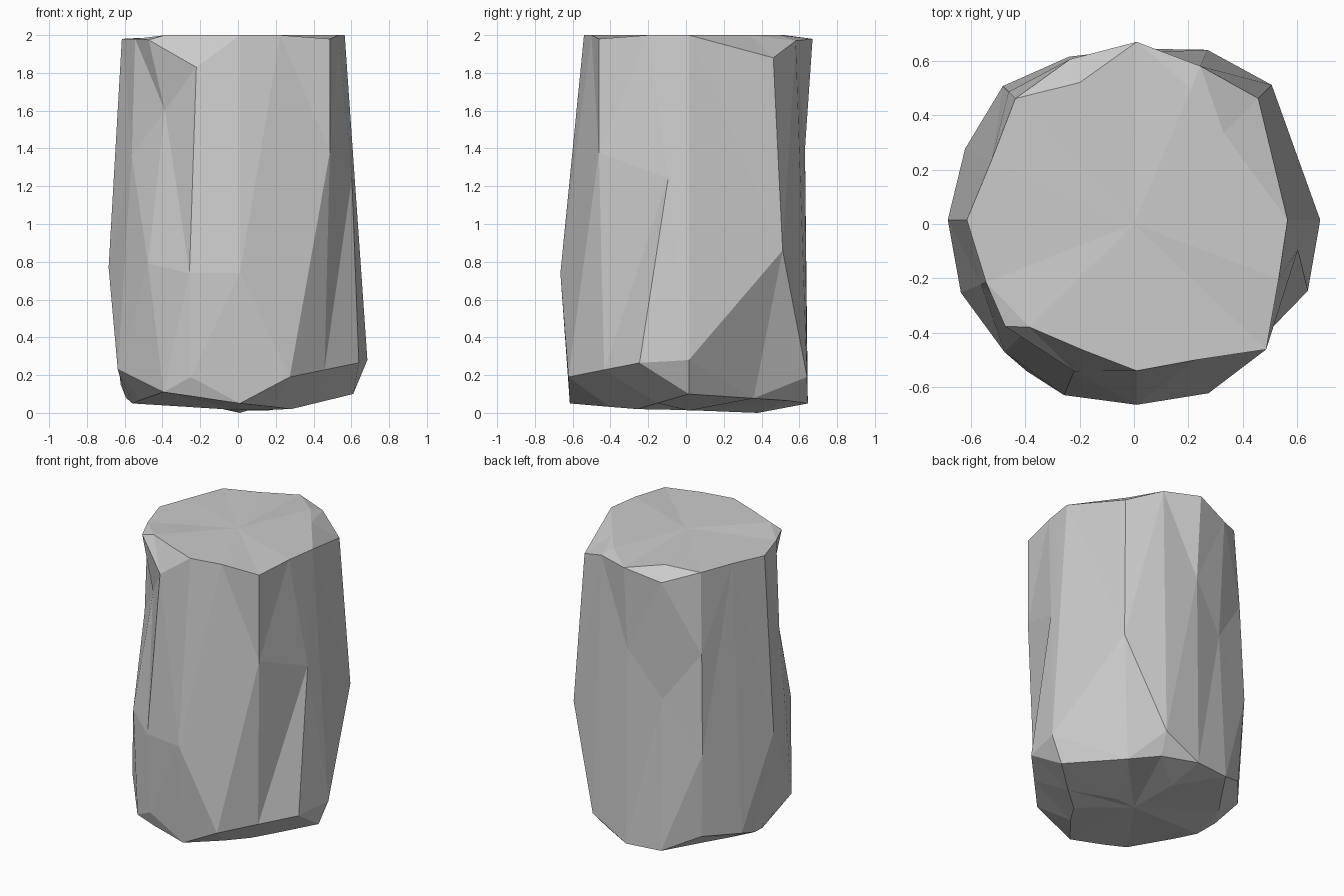
import bpy, bmesh, math

if "Cube" in bpy.data.objects:
    bpy.data.objects.remove(bpy.data.objects["Cube"])

# Upright facets of the rock, one profile per bearing (degrees):
# (radius, height, optional bearing shift), from base to top
COLUMNS = {
    0: [(.155, .012), (.61, .10), (.685, .28), (.565, 2)],
    45: [(.503, .077), (.72, .86), (.65, 1.88), (.47, 2)],
    67.5: [(.585, .065), (.695, .19), (.63, 1.97), (.54, 2)],
    90: [(.38, 0), (.645, .05), (.63, 1.4), (.67, 1.98)],
    112.5: [(.66, .055), (.612, 1.09), (.65, 1.915), (.557, 2)],
    135: [(.556, .065), (.66, .16), (.70, .75), (.67, 1.43), (.635, 1.985)],
    157.5: [(.555, .074), (.68, .15), (.574, 1.985)],
    180: [(.56, .05, 6), (.60, .08, -7), (.685, .77), (.615, 1.98)],
    202.5: [(.552, .069), (.685, .23), (.605, 1.36), (.585, 1.98)],
    225: [(.67, .11, 9), (.67, .79), (.543, 1.6), (.605, 1.975, -6), (.54, 2)],
    247.5: [(.625, .087), (.66, .19), (.68, .74), (.585, 1.83), (.50, 2)],
    270: [(.615, .05), (.665, .74), (.54, 2)],
    292.5: [(.444, .032), (.68, .19), (.548, 2)],
    315: [(.38, .02), (.63, .228), (.67, 1.38), (.67, 1.98)],
    337.5: [(.44, .052), (.685, .265), (.61, 1.24, 12), (.569, 2)],
}
AXIS = (.01, .015)

bm = bmesh.new()


def vert(angle, r, z, shift=0):
    """Point on a profile; the slightly off-centre axis only slides it sideways."""
    c, s = (f(math.radians(angle + shift)) for f in (math.cos, math.sin))
    r -= AXIS[0] * c + AXIS[1] * s
    return bm.verts.new((AXIS[0] + r * c, AXIS[1] + r * s, z))


def stitch(a, b):
    """Triangulate between two neighbouring profiles along short diagonals."""
    i = j = 0
    while i < len(a) - 1 or j < len(b) - 1:
        da = (a[i + 1].co - b[j].co).length if i < len(a) - 1 else 1e9
        db = (a[i].co - b[j + 1].co).length if j < len(b) - 1 else 1e9
        if da < db:
            bm.faces.new((a[i], b[j], a[i + 1]))
            i += 1
        else:
            bm.faces.new((a[i], b[j], b[j + 1]))
            j += 1


cols = [[vert(angle, *p) for p in pts] for angle, pts in COLUMNS.items()]
base = bm.verts.new((0, 0, .015))
crown = bm.verts.new((0, 0, 2))

# Sides, then base and top fans
for k, a in enumerate(cols):
    b = cols[(k + 1) % len(cols)]
    stitch(a, b)
    bm.faces.new((b[0], a[0], base))
    bm.faces.new((a[-1], b[-1], crown))
bmesh.ops.recalc_face_normals(bm, faces=bm.faces)

mesh = bpy.data.meshes.new("rock_pillar")
bm.to_mesh(mesh)
bm.free()
rock = bpy.data.objects.new("rock_pillar", mesh)
bpy.context.collection.objects.link(rock)

# Plain stone colour
stone = bpy.data.materials.new("stone_grey")
stone.diffuse_color = (.6, .6, .6, 1)
stone.use_nodes = True
stone.node_tree.nodes["Principled BSDF"].inputs["Base Color"].default_value = stone.diffuse_color
mesh.materials.append(stone)
